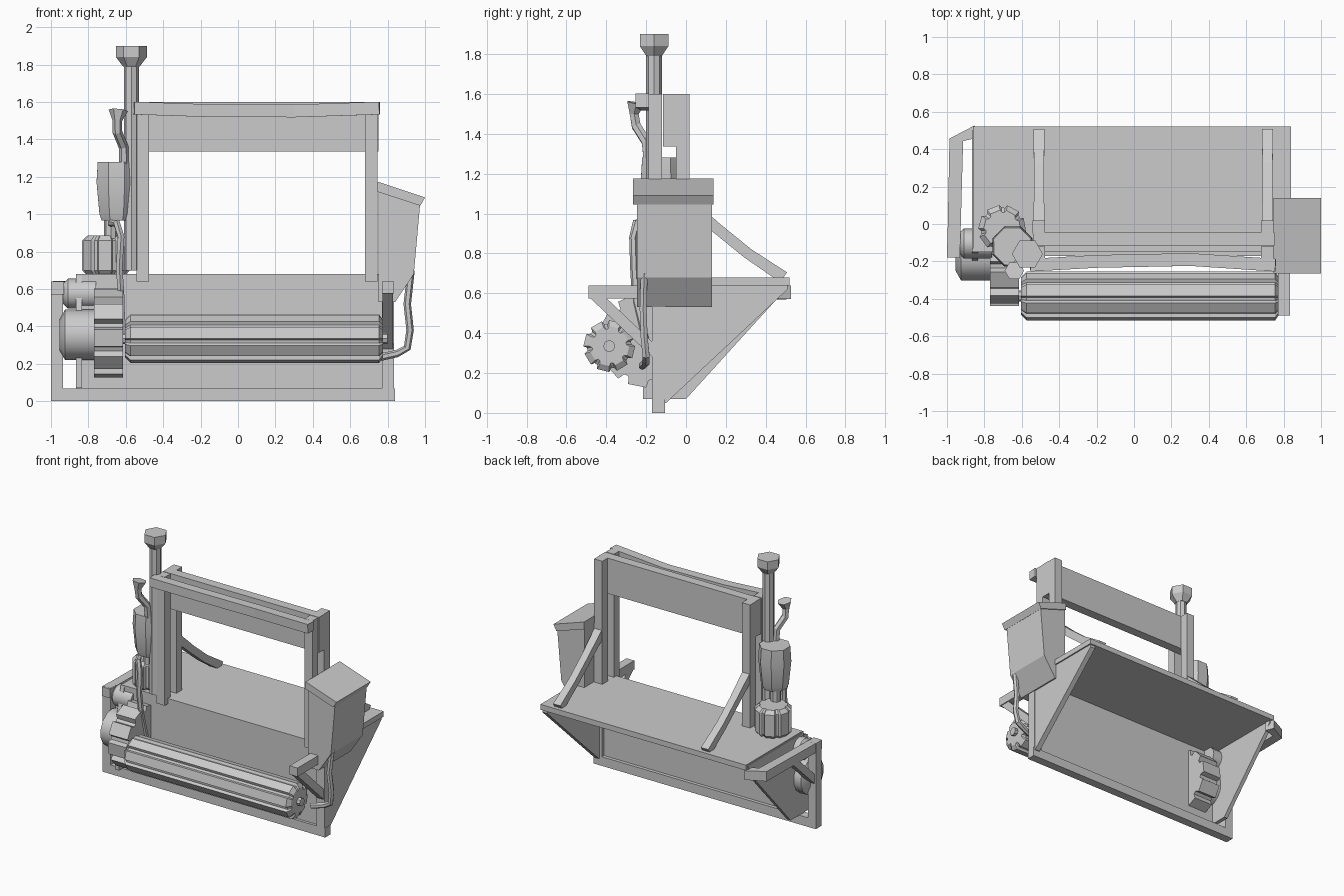
import bpy, bmesh, math
from mathutils import Vector

if "Cube" in bpy.data.objects:
    bpy.data.objects.remove(bpy.data.objects["Cube"])


def make(name, verts, faces, smooth=False):
    bm = bmesh.new()
    vs = [bm.verts.new(v) for v in verts]
    for f in faces:
        bm.faces.new([vs[i] for i in f])
    bmesh.ops.recalc_face_normals(bm, faces=bm.faces)
    me = bpy.data.meshes.new(name)
    bm.to_mesh(me)
    bm.free()
    if smooth:
        me.shade_smooth()
    ob = bpy.data.objects.new(name, me)
    bpy.context.collection.objects.link(ob)
    if smooth:
        bpy.context.view_layer.objects.active = ob
        ob.select_set(True)
        bpy.ops.object.shade_smooth_by_angle(angle=math.radians(35))
        ob.select_set(False)
    return ob


def bridge(name, rings, smooth=False):
    n = len(rings[0])
    faces = [list(range(n)), [(len(rings) - 1) * n + i for i in range(n)]]
    for r in range(len(rings) - 1):
        for i in range(n):
            j = (i + 1) % n
            faces.append([r * n + i, r * n + j, (r + 1) * n + j, (r + 1) * n + i])
    return make(name, [v for r in rings for v in r], faces, smooth)


def prism(name, pts, axis, a, b):
    """Extrude a profile: axis 'x' takes (y, z) points, 'y' takes (x, z)."""
    put = (lambda p, t: (t, p[0], p[1])) if axis == 'x' else (lambda p, t: (p[0], t, p[1]))
    return bridge(name, [[put(p, t) for p in pts] for t in (a, b)])


def box(name, x0, x1, y0, y1, z0, z1):
    return prism(name, [(x0, z0), (x1, z0), (x1, z1), (x0, z1)], 'y', y0, y1)


def ngon(n, off=0.0):
    return [(math.cos(off + math.tau * k / n), math.sin(off + math.tau * k / n)) for k in range(n)]


def cog(n, inner, steps):
    out = []
    for k in range(n):
        for frac, r in steps:
            a = math.tau * (k + frac) / n
            r = r if r == 1 else inner
            out.append((r * math.cos(a), r * math.sin(a)))
    return out


SQUARE = [(-1, -1), (1, -1), (1, 1), (-1, 1)]
FLUTED = [(0, 1), (0.62, 1), (0.72, 0), (0.9, 0)]


def loft(name, path, radii, section, ref=(0, 1, 0), smooth=False):
    """Sweep a section along a path with one radius per point."""
    path = [Vector(p) for p in path]
    if not isinstance(radii, (list, tuple)):
        radii = [radii] * len(path)
    rings = []
    for i, p in enumerate(path):
        t = (path[min(i + 1, len(path) - 1)] - path[max(i - 1, 0)]).normalized()
        u = t.cross(Vector(ref)).normalized()
        v = u.cross(t)
        rings.append([p + (u * a + v * b) * radii[i] for a, b in section])
    return bridge(name, rings, smooth)


def turned(name, x, y, zs, radii, section, smooth=False):
    return loft(name, [(x, y, z) for z in zs], radii, section, smooth=smooth)


def rolled(name, y, z, xs, radii, section, smooth=False):
    return loft(name, [(x, y, z) for x in xs], radii, section, smooth=smooth)


# Trough body: shelf, front panel, triangular side plates, open slanted back
box("shelf", -0.86, 0.84, -0.13, 0.52, 0.64, 0.68)
box("front_panel", -0.865, 0.83, -0.15, -0.13, 0.05, 0.68)
prism("right_side_plate", [(-0.15, 0.05), (-0.1, 0.05), (0.51, 0.62), (0.51, 0.67), (-0.15, 0.67)], 'x', 0.79, 0.83)
prism("left_side_plate", [(-0.215, 0.07), (0, 0.07), (0.5, 0.62), (0.5, 0.67), (-0.15, 0.67), (-0.215, 0.4)],
      'x', -0.865, -0.835)

# Ground frame
box("bottom_beam", -1, 0.84, -0.17, -0.105, 0, 0.068)
box("left_frame_post", -1, -0.935, -0.17, -0.105, 0.068, 0.64)
box("right_frame_post", 0.77, 0.835, -0.17, -0.105, 0.068, 0.64)
loft("left_frame_rail", [(-0.965, -0.18, 0.605), (-0.95, 0.45, 0.605), (-0.84, 0.495, 0.605)],
     [0.034, 0.037, 0.034], SQUARE, ref=(0, 0, 1))
loft("left_frame_brace", [(-0.965, 0.14, 0.6), (-0.965, -0.14, 0.34)], 0.026, SQUARE, ref=(1, 0, 0))

# Roller bracket on the right
box("bracket_arm", 0.77, 0.835, -0.49, -0.1, 0.575, 0.64)
loft("bracket_brace", [(0.8, -0.46, 0.595), (0.8, -0.15, 0.3)], 0.028, SQUARE, ref=(1, 0, 0))

# Fluted roller and left drive wheels
rolled("roller", -0.385, 0.335, [-0.605, -0.575, 0.755, 0.775], [0.1, 0.13, 0.13, 0.1], cog(8, 0.86, FLUTED))
rolled("big_gear", -0.2, 0.365, [-0.77, -0.615], 0.238, cog(10, 0.85, FLUTED))
rolled("drive_drum", -0.17, 0.355, [-0.955, -0.925, -0.765], [0.08, 0.135, 0.135], ngon(14), True)
rolled("small_drum", -0.105, 0.575, [-0.94, -0.91, -0.76], [0.05, 0.08, 0.08], ngon(12), True)
rolled("roller_axle", -0.385, 0.335, [-0.64, 0.8], 0.03, ngon(8))

# Upright frame: paired posts, crossboard and curved back braces
for side, x0 in (("left", -0.542), ("right", 0.68)):
    x1 = x0 + 0.067
    box(side + "_front_post", x0, x1, -0.187, -0.12, 0.64, 1.6)
    box(side + "_back_post", x0, x1, -0.05, 0.018, 0.66, 1.6)
    xm = x0 + 0.034
    loft(side + "_back_brace", [(xm, 0.0, 1.06), (xm, 0.15, 0.93), (xm, 0.31, 0.8), (xm, 0.49, 0.68)],
         [0.03, 0.027, 0.027, 0.03], SQUARE, ref=(1, 0, 0))
box("crossboard", -0.54, 0.75, -0.115, -0.045, 1.335, 1.6)
loft("bent_top_beam", [(-0.555, -0.22, 1.567), (-0.2, -0.2, 1.555), (0.3, -0.19, 1.552), (0.757, -0.22, 1.567)],
     0.034, SQUARE, ref=(0, 0, 1))

# Side hopper and its lid
prism("hopper", [(0.75, 1.15), (0.975, 1.07), (0.94, 0.68), (0.84, 0.53), (0.75, 0.53)], 'y', -0.245, 0.13)
prism("hopper_lid", [(0.745, 1.175), (1.0, 1.09), (0.975, 1.045), (0.745, 1.12)], 'y', -0.265, 0.138)
loft("hopper_pipe", [(0.925, -0.21, 0.7), (0.905, -0.215, 0.52), (0.92, -0.21, 0.38), (0.905, -0.2, 0.285),
                     (0.85, -0.2, 0.255), (0.76, -0.22, 0.235)], 0.02, ngon(6), smooth=True)

# Pump, tank and pipes on the left
turned("pump_body", -0.705, -0.025, [0.68, 0.70, 0.86, 0.885], [0.11, 0.128, 0.128, 0.1], cog(7, 0.88, FLUTED))
turned("tank", -0.65, -0.12, [0.965, 1.0, 1.17, 1.28], [0.085, 0.098, 0.115, 0.108], ngon(8, 0.39), True)
turned("tank_pipe", -0.68, -0.09, [0.85, 0.98], 0.036, ngon(8))
turned("chimney_pipe", -0.57, -0.16, [0.7, 1.8], 0.04, ngon(8), True)
turned("chimney_cap", -0.57, -0.16, [1.79, 1.84, 1.9], [0.045, 0.083, 0.083], ngon(6))
loft("funnel_pipe", [(-0.61, -0.19, 1.27), (-0.612, -0.2, 1.36), (-0.645, -0.25, 1.44), (-0.645, -0.26, 1.5),
                     (-0.64, -0.25, 1.555)], [0.026, 0.026, 0.026, 0.026, 0.052], ngon(6))
loft("feed_pipe", [(-0.68, -0.2, 0.95), (-0.65, -0.25, 0.955), (-0.625, -0.265, 0.88), (-0.635, -0.26, 0.72),
                   (-0.625, -0.25, 0.56), (-0.62, -0.2, 0.36)], 0.02, ngon(6), ref=(1, 0, 0), smooth=True)
